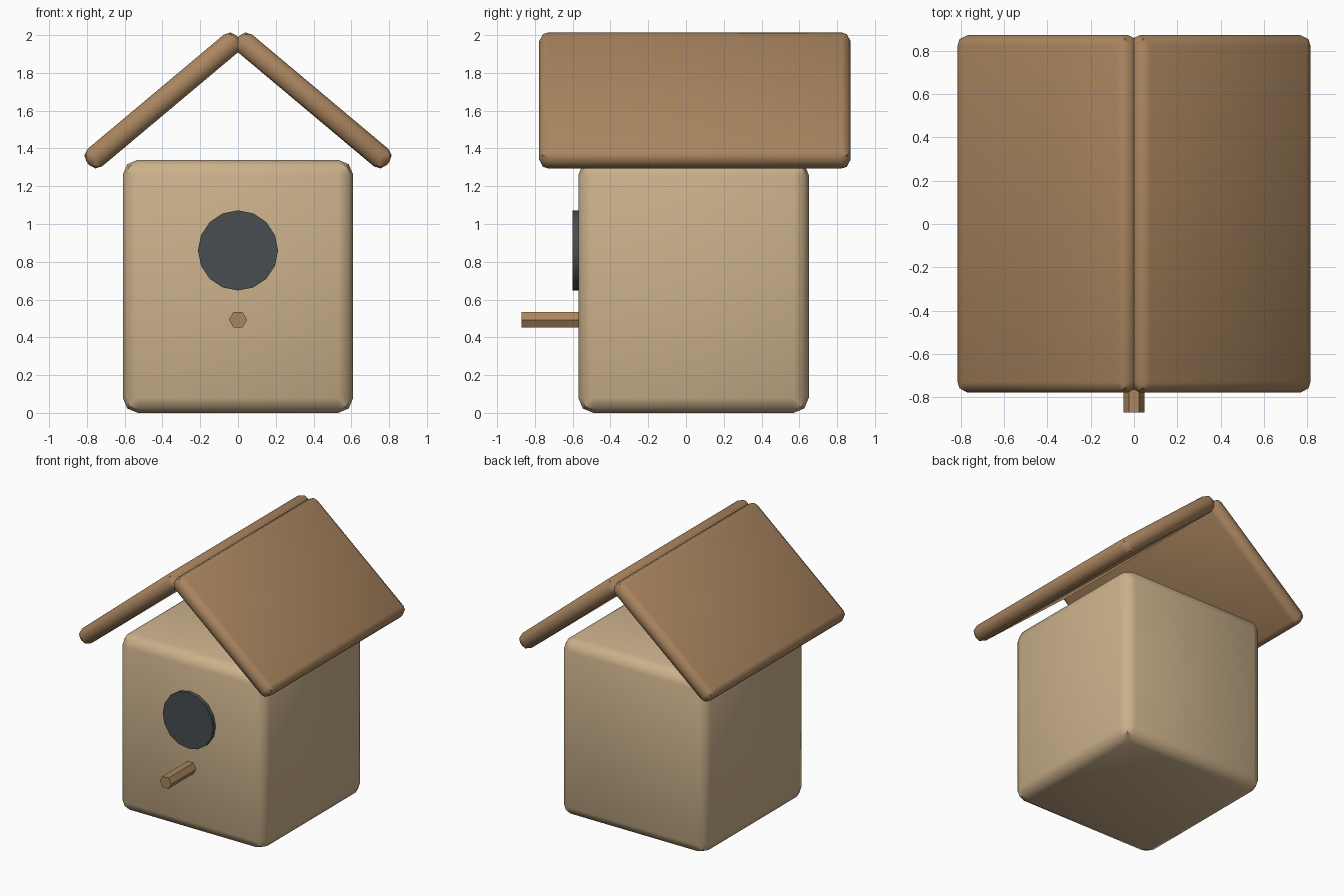
import bpy
from math import radians, pi

if "Cube" in bpy.data.objects:
    bpy.data.objects.remove(bpy.data.objects["Cube"])


def material(name, rgb):
    m = bpy.data.materials.new(name)
    m.diffuse_color = (*rgb, 1)
    m.use_nodes = True
    m.node_tree.nodes["Principled BSDF"].inputs["Base Color"].default_value = m.diffuse_color
    return m


WALL = material("pale_wood", (0.60, 0.44, 0.26))
ROOF = material("brown_wood", (0.40, 0.235, 0.115))
DARK = material("dark_opening", (0.065, 0.075, 0.08))


def finish(name, mat):
    ob = bpy.context.object
    ob.name = name
    ob.data.materials.append(mat)
    return ob


def rounded_box(name, loc, size, bevel, mat, tilt=0):
    bpy.ops.mesh.primitive_cube_add(size=1, location=loc)
    ob = finish(name, mat)
    ob.scale = size
    bpy.ops.object.transform_apply(location=False, rotation=False, scale=True)
    ob.rotation_euler.y = tilt
    mod = ob.modifiers.new("Bevel", 'BEVEL')
    mod.width, mod.segments = bevel, 2
    bpy.ops.object.modifier_apply(modifier=mod.name)
    bpy.ops.object.shade_smooth_by_angle(angle=radians(46))
    return ob


def rod(name, sides, radius, y0, y1, z, mat, turn=0):
    # cylinder lying along y
    bpy.ops.mesh.primitive_cylinder_add(
        vertices=sides, radius=radius, depth=y1 - y0,
        location=(0, (y0 + y1) / 2, z), rotation=(pi / 2, turn, 0))
    return finish(name, mat)


# Box body
rounded_box("house_body", (0, 0.04, 0.67), (1.22, 1.22, 1.34), 0.08, WALL)

# Two sloping roof boards meeting at the ridge
for side, label in ((1, "right"), (-1, "left")):
    rounded_box("roof_" + label, (side * 0.397, 0.047, 1.654),
                (1.038, 1.65, 0.12), 0.048, ROOF, side * radians(40))

# Entrance disc
rod("entrance_hole", 16, 0.212, -0.60, -0.50, 0.86, DARK)
bpy.ops.object.shade_smooth_by_angle(angle=radians(30))

# Hexagonal perch with points to the sides
rod("perch", 6, 0.048, -0.87, -0.52, 0.493, ROOF, pi / 2)
